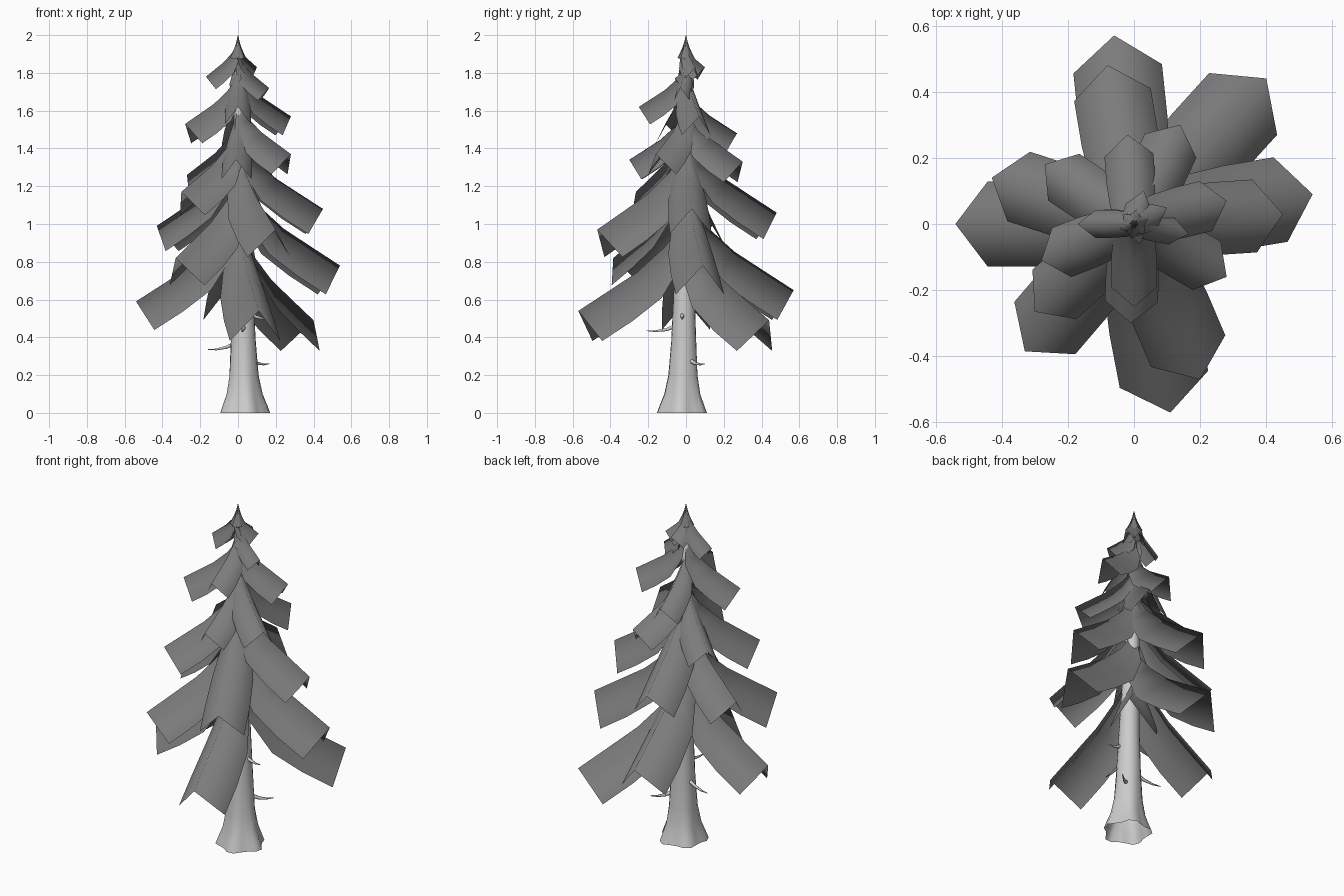
import bpy, bmesh, math
from mathutils import Vector

if "Cube" in bpy.data.objects:
    bpy.data.objects.remove(bpy.data.objects["Cube"])

foliage = bpy.data.materials.new("foliage")
foliage.diffuse_color = (.2, .2, .2, 1)
foliage.use_nodes = True
foliage.node_tree.nodes["Principled BSDF"].inputs["Base Color"].default_value = foliage.diffuse_color


def finish(bm, name):
    bmesh.ops.recalc_face_normals(bm, faces=bm.faces)
    me = bpy.data.meshes.new(name)
    bm.to_mesh(me)
    bm.free()
    for p in me.polygons:
        p.use_smooth = True
    ob = bpy.data.objects.new(name, me)
    bpy.context.collection.objects.link(ob)
    return ob


def tube(name, rings, sides):
    """Skin rings of (centre, radius, u axis, v axis, lobe amount)."""
    bm = bmesh.new()
    loops = []
    for c, r, u, v, lobe in rings:
        loop = []
        for i in range(sides):
            a = 2 * math.pi * i / sides
            k = r * (1 + lobe * math.cos(5 * a + 0.6))
            loop.append(bm.verts.new(c + u * (k * math.cos(a)) + v * (k * math.sin(a))))
        loops.append(loop)
    for a, b in zip(loops, loops[1:]):
        for i in range(sides):
            j = (i + 1) % sides
            bm.faces.new((a[i], a[j], b[j], b[i]))
    bm.faces.new(loops[-1])
    return finish(bm, name)


# trunk: x, y, z, radius, root lobes
X, Y, Z = Vector((1, 0, 0)), Vector((0, 1, 0)), Vector((0, 0, 1))
trunk = [(.033, -.02, 0, .125, .12), (.033, -.02, .04, .112, .11), (.032, -.018, .1, .093, .07),
         (.03, -.015, .2, .077, .03), (.028, -.012, .38, .066, 0), (.025, -.01, .65, .055, 0),
         (.015, 0, 1.1, .042, 0), (.003, 0, 1.6, .023, 0), (-.005, 0, 1.95, .006, 0)]
tube("trunk", [(Vector((x, y, z)), r, X, Y, l) for x, y, z, r, l in trunk], 20)

# dead twigs: start, tip
twigs = [((-.01, 0, .37), (-.16, .03, .335)), ((.07, .02, .28), (.165, .10, .26)),
         ((.03, -.05, .46), (.02, -.21, .435)), ((.06, -.02, .53), (.16, -.02, .50))]
for n, (a, b) in enumerate(twigs):
    a, b = Vector(a), Vector(b)
    d = (b - a).normalized()
    u = d.cross(Z).normalized()
    v = u.cross(d)
    rings = []
    for t in (0, .35, .7, 1):
        c = a.lerp(b, t) - Z * (.012 * math.sin(math.pi * t))
        rings.append((c, .011 * (1 - t) + .002, u, v, 0))
    tube(f"twig_{n + 1}", rings, 6)


def branch(name, tip, rise=1.0, width=None, drop=None):
    """Drooping roof-folded foliage card from the trunk out to the ridge tip."""
    tip = Vector(tip)
    out = Vector((tip.x, tip.y, 0))
    R = out.length
    out.normalize()
    side = Vector((-out.y, out.x, 0))
    hw = width or .02 + .2 * R
    dr = drop or .05 + .24 * R
    # radius share, height share, width share
    prof = [(.02, .82, .08), (.2, .58, .6), (.45, .355, .92), (.72, .18, 1), (1, 0, 1)]
    pts = [(R * f, tip.z + R * h * rise) for f, h, w in prof]
    bm = bmesh.new()
    rows = []
    for i, (r, z) in enumerate(pts):
        p, q = pts[max(i - 1, 0)], pts[min(i + 1, len(pts) - 1)]
        t = Vector((q[0] - p[0], q[1] - p[1])).normalized()
        w = prof[i][2]
        mid = out * r + Z * z
        down = (out * t.y - Z * t.x) * (dr * w)
        rows.append([bm.verts.new(mid + side * (hw * w * s) + down * abs(s)) for s in (-1, 0, 1)])
    for a, b in zip(rows, rows[1:]):
        for j in (0, 1):
            bm.faces.new((a[j], b[j], b[j + 1], a[j + 1]))
    ob = finish(bm, name)
    ob.data.materials.append(foliage)
    return ob


# foliage tips, lowest tier first
tips = [(.11, -.57, .54), (-.54, 0, .59), (-.06, .57, .65), (.40, .44, .49), (.54, .09, .78),
        (-.33, -.385, .82), (.2, -.47, .97), (-.43, .14, .99), (-.08, .48, 1.06), (.45, .03, 1.08),
        (-.3, -.265, 1.17), (-.27, .18, 1.26), (.14, .3, 1.33), (-.01, -.3, 1.34),
        (.28, -.16, 1.37), (-.02, .27, 1.48), (-.28, -.11, 1.53), (.28, .07, 1.57), (0, -.25, 1.62)]
for n, t in enumerate(tips):
    branch(f"branch_{n + 1}", t)

# crown tufts
crown = [(.165, -.03, 1.72), (-.17, 0, 1.78), (.02, -.06, 1.77), (.1, .05, 1.83), (.03, .1, 1.83)]
for n, t in enumerate(crown):
    branch(f"crown_branch_{n + 1}", t, 1.25, .042, .085)

# pointed leader blades
for n in range(6):
    a = math.radians(60 * n + 20)
    branch(f"leader_blade_{n + 1}", (.045 * math.cos(a), .045 * math.sin(a), 1.88), 3.2, .016, .02)
